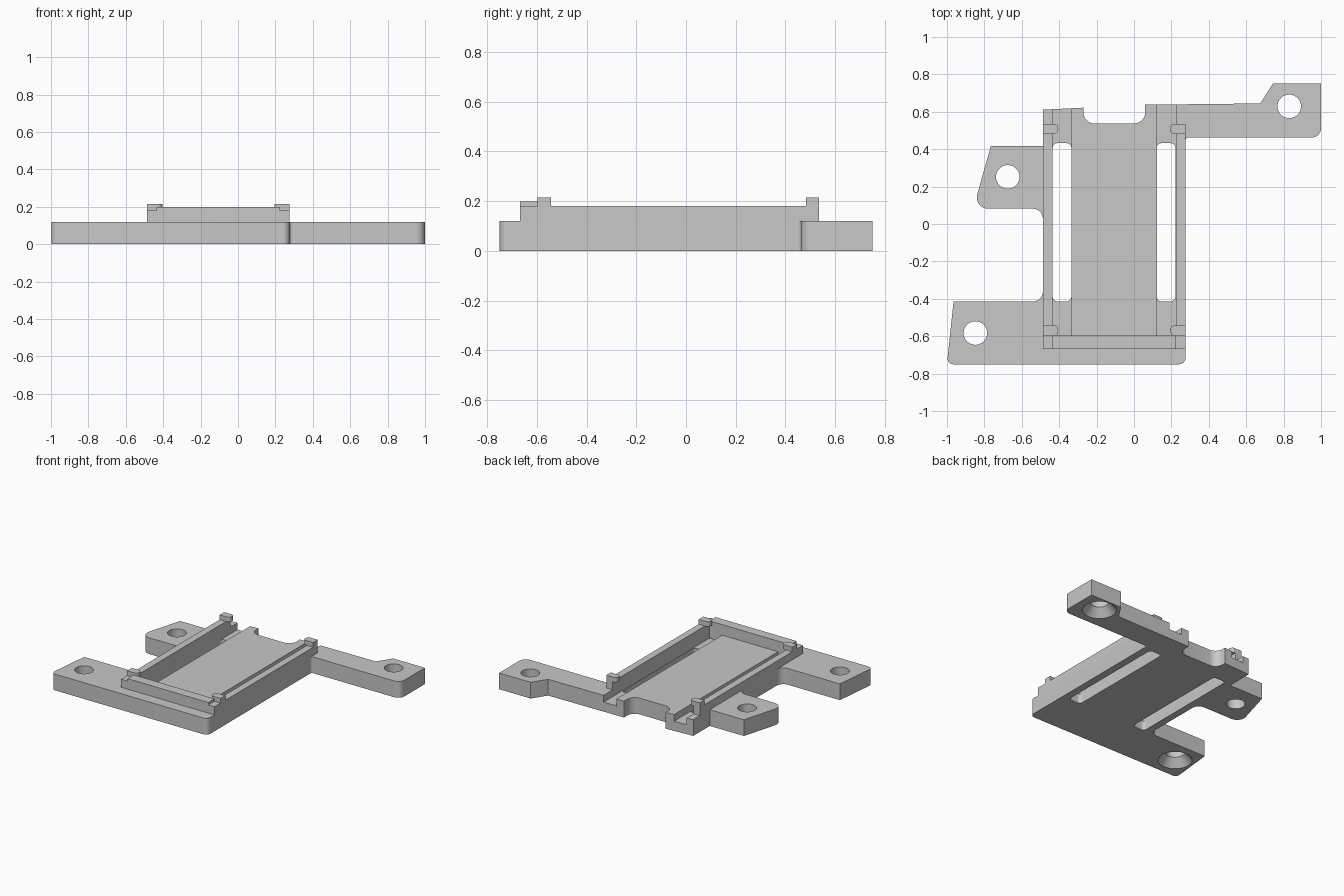
import bpy, bmesh, math
from mathutils import Vector

old = bpy.data.objects.get("Cube")
if old:
    bpy.data.objects.remove(old, do_unlink=True)

grey = bpy.data.materials.new("plain_grey")
grey.use_nodes = True
grey.diffuse_color = (0.58, 0.58, 0.58, 1)
grey.node_tree.nodes["Principled BSDF"].inputs["Base Color"].default_value = (0.58, 0.58, 0.58, 1)


def finish(name, bm):
    bmesh.ops.recalc_face_normals(bm, faces=bm.faces)
    mesh = bpy.data.meshes.new(name)
    bm.to_mesh(mesh)
    bm.free()
    mesh.materials.append(grey)
    obj = bpy.data.objects.new(name, mesh)
    bpy.context.collection.objects.link(obj)
    return obj


def rounded(corners, steps=8):
    """Turn (x, y, radius) corners into an outline with filleted corners."""
    pts = []
    for i, (x, y, r) in enumerate(corners):
        p = Vector((x, y))
        if not r:
            pts.append(p)
            continue
        a = (Vector(corners[i - 1][:2]) - p).normalized()
        b = (Vector(corners[(i + 1) % len(corners)][:2]) - p).normalized()
        half = a.angle(b) / 2
        start, end = p + a * r / math.tan(half), p + b * r / math.tan(half)
        centre = p + (a + b).normalized() * r / math.sin(half)
        u, v = start - centre, end - centre
        sweep = u.angle(v)
        for k in range(steps + 1):
            t = k / steps
            pts.append(centre + (u * math.sin((1 - t) * sweep) + v * math.sin(t * sweep)) / math.sin(sweep))
    return pts


def prism(name, corners, z0, z1):
    bm = bmesh.new()
    face = bm.faces.new([bm.verts.new((p.x, p.y, z0)) for p in rounded(corners)])
    new = bmesh.ops.extrude_face_region(bm, geom=[face])["geom"]
    bmesh.ops.translate(bm, vec=(0, 0, z1 - z0), verts=[g for g in new if isinstance(g, bmesh.types.BMVert)])
    return finish(name, bm)


def box(name, x0, x1, y0, y1, z0, z1, r=0):
    return prism(name, [(x0, y0, r), (x1, y0, r), (x1, y1, r), (x0, y1, r)], z0, z1)


def cone(name, x, y, r0, r1, z0, z1):
    bm = bmesh.new()
    bmesh.ops.create_cone(bm, cap_ends=True, segments=40, radius1=r0, radius2=r1, depth=z1 - z0)
    bmesh.ops.translate(bm, vec=(x, y, (z0 + z1) / 2), verts=bm.verts)
    return finish(name, bm)


def cut(target, cutter):
    mod = target.modifiers.new("cut", "BOOLEAN")
    mod.operation, mod.solver, mod.object = "DIFFERENCE", "EXACT", cutter
    bpy.context.view_layer.objects.active = target
    bpy.ops.object.modifier_apply(modifier=mod.name)
    bpy.data.objects.remove(cutter, do_unlink=True)


LEFT, RIGHT = -0.487, 0.276
IN_L, IN_R = -0.435, 0.225
BAR_BACK = -0.595

# Base plate with three mounting arms and a notch in the back edge
plate = prism("base_plate", [
    (-1, -0.75, 0.03), (RIGHT, -0.75, 0.035), (RIGHT, 0.462, 0.015), (1, 0.462, 0.05),
    (1, 0.75, 0), (0.742, 0.75, 0), (0.675, 0.645, 0), (0.47, 0.642, 0),
    (0.06, 0.638, 0), (0.06, 0.537, 0.06), (-0.27, 0.537, 0.06), (-0.27, 0.622, 0),
    (LEFT, 0.611, 0), (LEFT, 0.418, 0), (-0.765, 0.418, 0), (-0.86, 0.082, 0.06),
    (LEFT, 0.082, 0.055), (LEFT, -0.415, 0.055), (-0.965, -0.415, 0)], 0, 0.12)

# Sunken channels along both walls, each with a long pin slot
for x0, x1, slot_x1 in ((IN_L, -0.335, -0.335), (0.122, IN_R, 0.221)):
    cut(plate, box("channel_cut", x0, x1, BAR_BACK, 0.8, 0.07, 0.3))
    cut(plate, box("slot_cut", x0, slot_x1, -0.414, 0.432, -0.1, 0.3, 0.025))

# Screw holes, two of them countersunk underneath
for x, y, sunk in ((0.83, 0.629, True), (-0.675, 0.252, False), (-0.848, -0.583, True)):
    cut(plate, cone("hole_cut", x, y, 0.063, 0.063, -0.1, 0.3))
    if sunk:
        cut(plate, cone("sink_cut", x, y, 0.122, 0.062, -0.01, 0.06))

# Raised frame: two side walls and the front bar
parts = [plate,
         box("right_wall", LEFT, IN_L, -0.667, 0.535, 0.1, 0.18),
         box("left_wall", IN_R, RIGHT, -0.667, 0.535, 0.1, 0.18),
         box("front_bar", IN_L, IN_R, -0.667, BAR_BACK, 0.1, 0.198)]

# Retaining clips overhanging the board, rounded at the inner end
for side, outer, inner in (("right", LEFT, -0.405), ("left", RIGHT, 0.194)):
    for end, y0, y1 in (("front", -0.597, -0.542), ("back", 0.482, 0.535)):
        parts.append(prism(f"{end}_{side}_clip", [
            (outer, y0, 0), (inner, y0, 0.024), (inner, y1, 0.024), (outer, y1, 0)], 0.18, 0.215))

# Smooth the curved edges only
bpy.ops.object.select_all(action="DESELECT")
for obj in parts:
    obj.select_set(True)
bpy.context.view_layer.objects.active = plate
bpy.ops.object.shade_smooth_by_angle(angle=math.radians(30))
